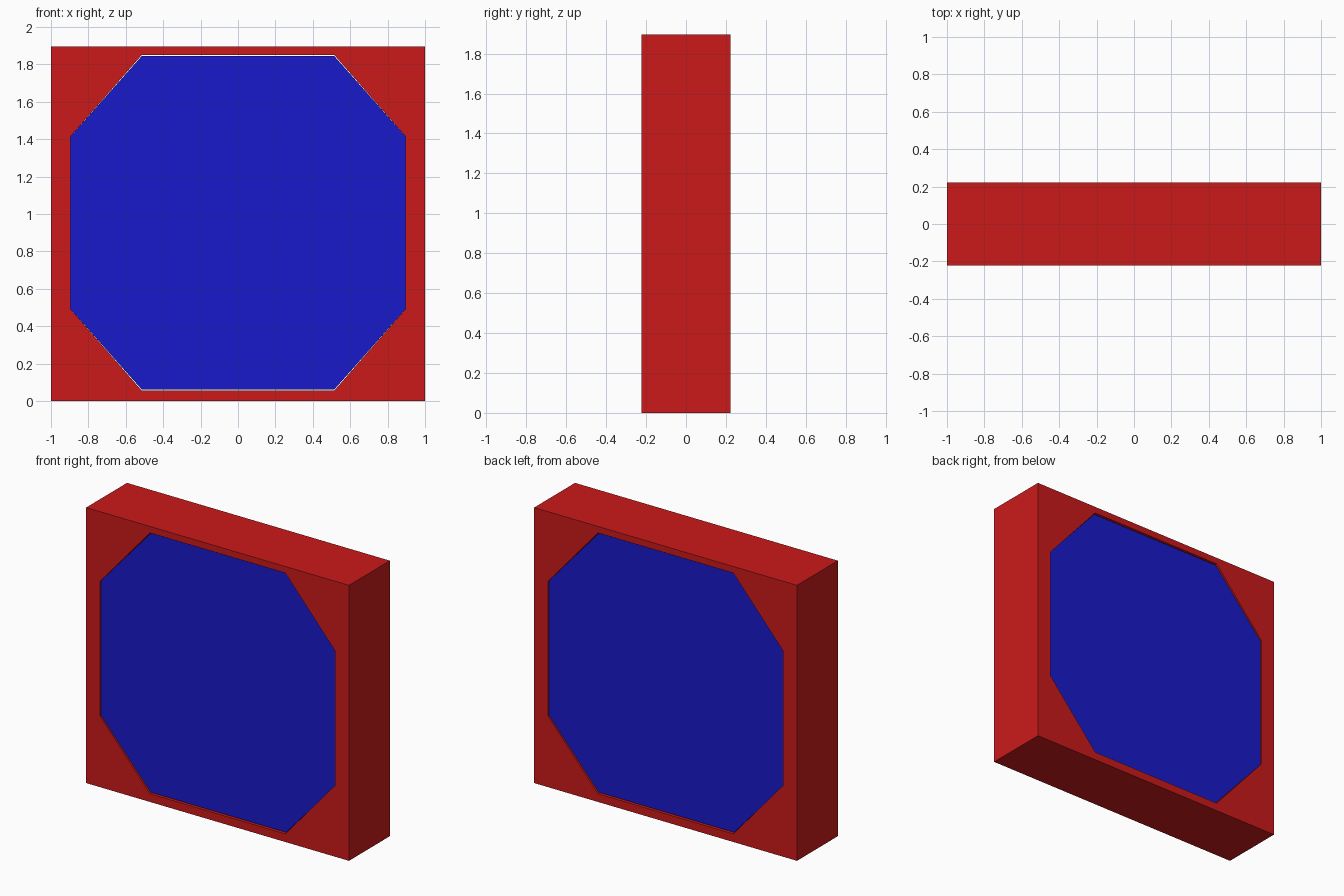
import bpy, bmesh

if "Cube" in bpy.data.objects:
    bpy.data.objects.remove(bpy.data.objects["Cube"])

H, D = 1.895, 0.222        # height and half depth of the block
CZ = 0.953                 # octagon centre height


def material(name, colour):
    m = bpy.data.materials.new(name)
    m.diffuse_color = colour
    m.use_nodes = True
    m.node_tree.nodes["Principled BSDF"].inputs["Base Color"].default_value = m.diffuse_color
    return m


def prism(name, points, half_depth, mat):
    """Extrude an x/z outline along y."""
    bm = bmesh.new()
    face = bm.faces.new([bm.verts.new((x, -half_depth, z)) for x, z in points])
    ext = bmesh.ops.extrude_face_region(bm, geom=[face])
    moved = [v for v in ext["geom"] if isinstance(v, bmesh.types.BMVert)]
    bmesh.ops.translate(bm, verts=moved, vec=(0, 2 * half_depth, 0))
    bmesh.ops.recalc_face_normals(bm, faces=bm.faces)
    me = bpy.data.meshes.new(name)
    bm.to_mesh(me)
    bm.free()
    me.materials.append(mat)
    ob = bpy.data.objects.new(name, me)
    bpy.context.collection.objects.link(ob)
    return ob


def octagon(w, h):
    """Octagon outline with half width w and half height h."""
    a, b = 0.515, 0.462
    return [(x, CZ + z) for x, z in (
        (-a, -h), (a, -h), (w, -b), (w, b), (a, h), (-a, h), (-w, b), (-w, -b))]


red = material("red", (0.6, 0.01, 0.01, 1))
blue = material("blue", (0.01, 0.01, 0.6, 1))

# red block with an octagonal opening right through it
frame = prism("frame", [(-1, 0), (1, 0), (1, H), (-1, H)], D, red)
cutter = prism("opening_cutter", octagon(0.895, 0.897), D + 0.1, red)
cutter.hide_render = True
cutter.hide_viewport = True
cut = frame.modifiers.new("opening", "BOOLEAN")
cut.operation = "DIFFERENCE"
cut.solver = "EXACT"
cut.object = cutter

# blue core, slightly recessed on both faces
prism("octagonal_core", octagon(0.895, 0.891), D - 0.01, blue)
